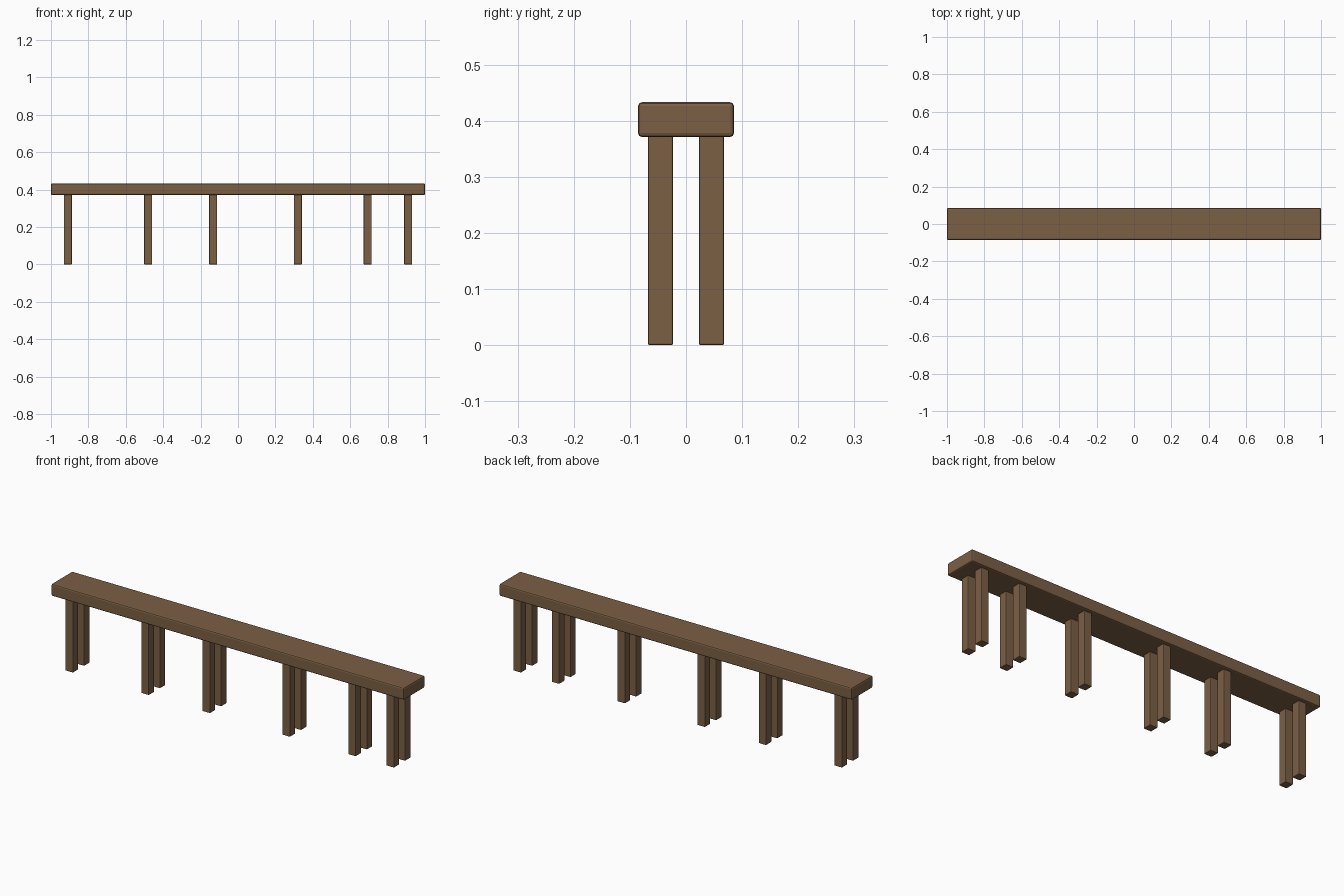
import bpy

default = bpy.data.objects.get("Cube")
if default:
    bpy.data.objects.remove(default, do_unlink=True)

# One plain wood colour
wood = bpy.data.materials.new("brown_wood")
wood.use_nodes = True
colour = (0.20, 0.115, 0.06, 1)
wood.diffuse_color = colour
wood.node_tree.nodes["Principled BSDF"].inputs["Base Color"].default_value = colour


def beam(name, centre, size, bevel):
    """Box with softly chamfered edges."""
    bpy.ops.mesh.primitive_cube_add(size=1, location=centre)
    obj = bpy.context.object
    obj.name = name
    obj.scale = size
    bpy.ops.object.transform_apply(location=False, rotation=False, scale=True)
    mod = obj.modifiers.new("rounded_edges", "BEVEL")
    mod.width = bevel
    mod.segments = 2
    obj.data.materials.append(wood)
    return obj


LEG_TOP, SEAT_TOP = 0.371, 0.433

# Long seat plank
beam("seat", (0, 0, (LEG_TOP + SEAT_TOP) / 2),
     (2.0, 0.171, SEAT_TOP - LEG_TOP), 0.007)

# Unevenly spaced pairs of legs, pushed slightly into the seat
height = LEG_TOP + 0.006
for i, x in enumerate((-0.91, -0.48, -0.133, 0.32, 0.693, 0.91), 1):
    for side, y in (("front", -0.0455), ("back", 0.0455)):
        beam(f"{side}_leg_{i}", (x, y, height / 2), (0.043, 0.0445, height), 0.003)
